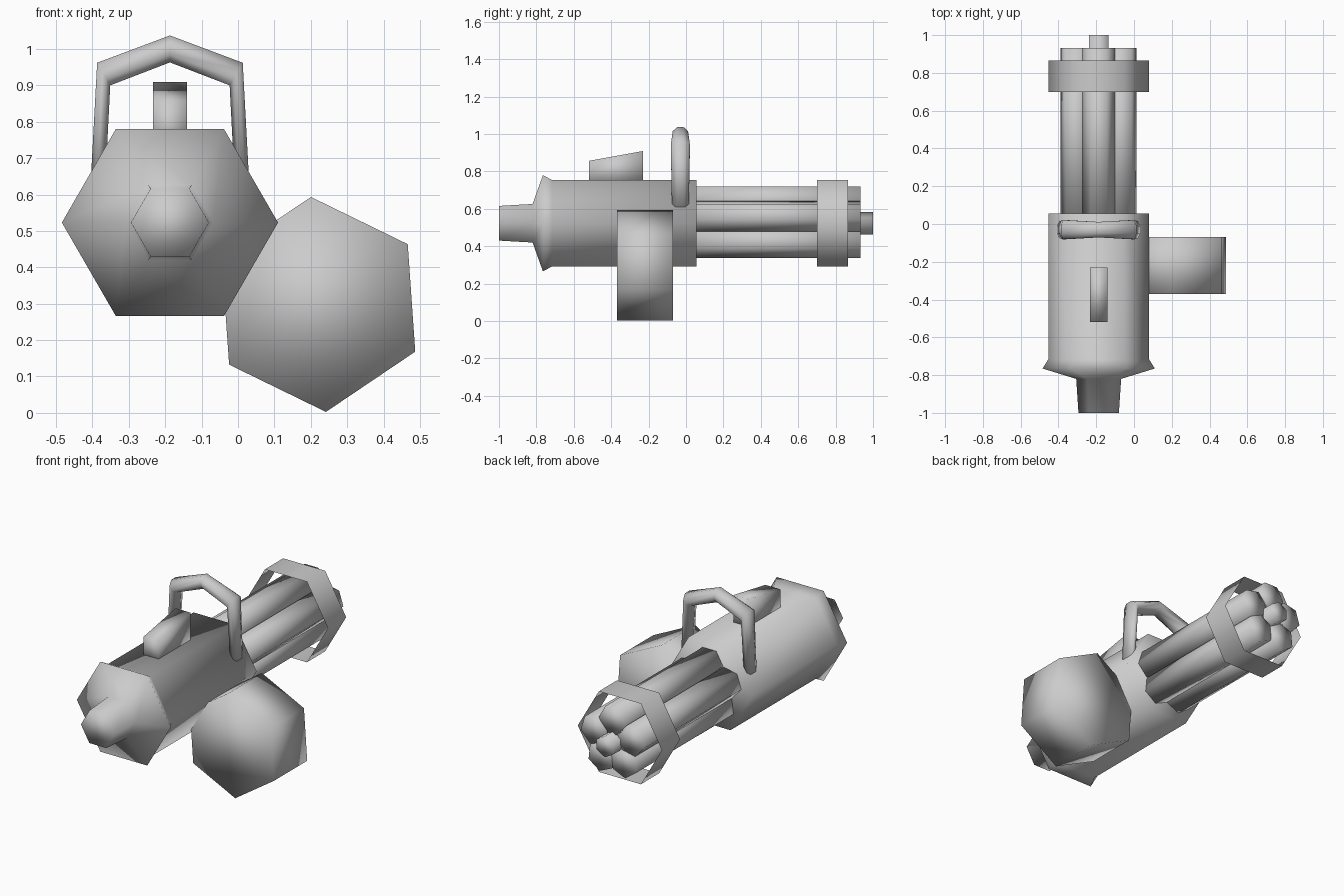
import bpy, bmesh, math
from mathutils import Vector

if "Cube" in bpy.data.objects:
    bpy.data.objects.remove(bpy.data.objects["Cube"])

AX, AZ = -0.187, 0.523   # long axis of the gun

metal = bpy.data.materials.new("grey_metal")
metal.diffuse_color = (0.6, 0.6, 0.6, 1)
metal.use_nodes = True
metal.node_tree.nodes["Principled BSDF"].inputs["Base Color"].default_value = metal.diffuse_color


def loft(name, rings, cap=True):
    """Skin a list of equally long point rings, optionally closing both ends."""
    bm = bmesh.new()
    loops = [[bm.verts.new(p) for p in ring] for ring in rings]
    n = len(loops[0])
    for a, b in zip(loops, loops[1:]):
        for i in range(n):
            j = (i + 1) % n
            bm.faces.new((a[i], a[j], b[j], b[i]))
    if cap:
        bm.faces.new(loops[0])
        bm.faces.new(loops[-1])
    bmesh.ops.recalc_face_normals(bm, faces=bm.faces)
    for f in bm.faces:
        f.smooth = True
    me = bpy.data.meshes.new(name)
    bm.to_mesh(me)
    bm.free()
    me.materials.append(metal)
    ob = bpy.data.objects.new(name, me)
    bpy.context.collection.objects.link(ob)
    return ob


def hex_ring(x, y, z, r, phase=0):
    angles = [math.radians(phase + 60 * k) for k in range(6)]
    return [(x + r * math.cos(a), y, z + r * math.sin(a)) for a in angles]


def hex_tube(name, x, z, profile, phase=0, cap=True):
    return loft(name, [hex_ring(x, y, z, r, phase) for y, r in profile], cap)


# Housing with flared collar and rear grip stub
hex_tube("body", AX, AZ, [(-1, 0.107), (-0.82, 0.119), (-0.765, 0.297),
                          (-0.715, 0.266), (0.055, 0.266)])

# Ammunition drum
hex_tube("ammo_drum", 0.221, 0.298, [(-0.37, 0.296), (-0.07, 0.296)], 94)

# Five barrels around a central spindle
for k in range(5):
    a = math.radians(90 + 72 * k)
    hex_tube(f"barrel_{k + 1}", AX + 0.123 * math.cos(a), AZ + 0.123 * math.sin(a),
             [(0.03, 0.086), (0.932, 0.086)], 72 * k)
hex_tube("spindle", AX, AZ, [(0.03, 0.06), (1, 0.06)], 30)

# Thin open band around the muzzle
hex_tube("muzzle_band", AX, AZ, [(0.70, 0.266), (0.865, 0.266)], cap=False)

# Wedge-shaped sight on top
loft("sight", [[(AX + s * 0.047, y, z) for s, z in
                ((-1, 0.72), (1, 0.72), (1, top), (-1, top))]
               for y, top in ((-0.518, 0.857), (-0.23, 0.909))])

# Carrying handle: octagonal section swept over an arch
# (x, z, outward offset x, outward offset z, half width)
half = [(-0.199, 0.61, -0.020, 0.0, 0.045),
        (-0.182, 0.931, -0.018, 0.031, 0.051),
        (0.0, 1.0, 0.0, 0.037, 0.041)]
path = half + [(-x, z, -dx, dz, w) for x, z, dx, dz, w in half[1::-1]]
rings = []
for x, z, dx, dz, w in path:
    ring = []
    for k in range(8):
        a = math.radians(22.5 + 45 * k)
        c, s = (f(a) / math.cos(math.pi / 8) for f in (math.cos, math.sin))
        ring.append(Vector((AX + x + dx * c, -0.03 + w * s, z + dz * c)))
    rings.append(ring)
loft("handle", rings)
